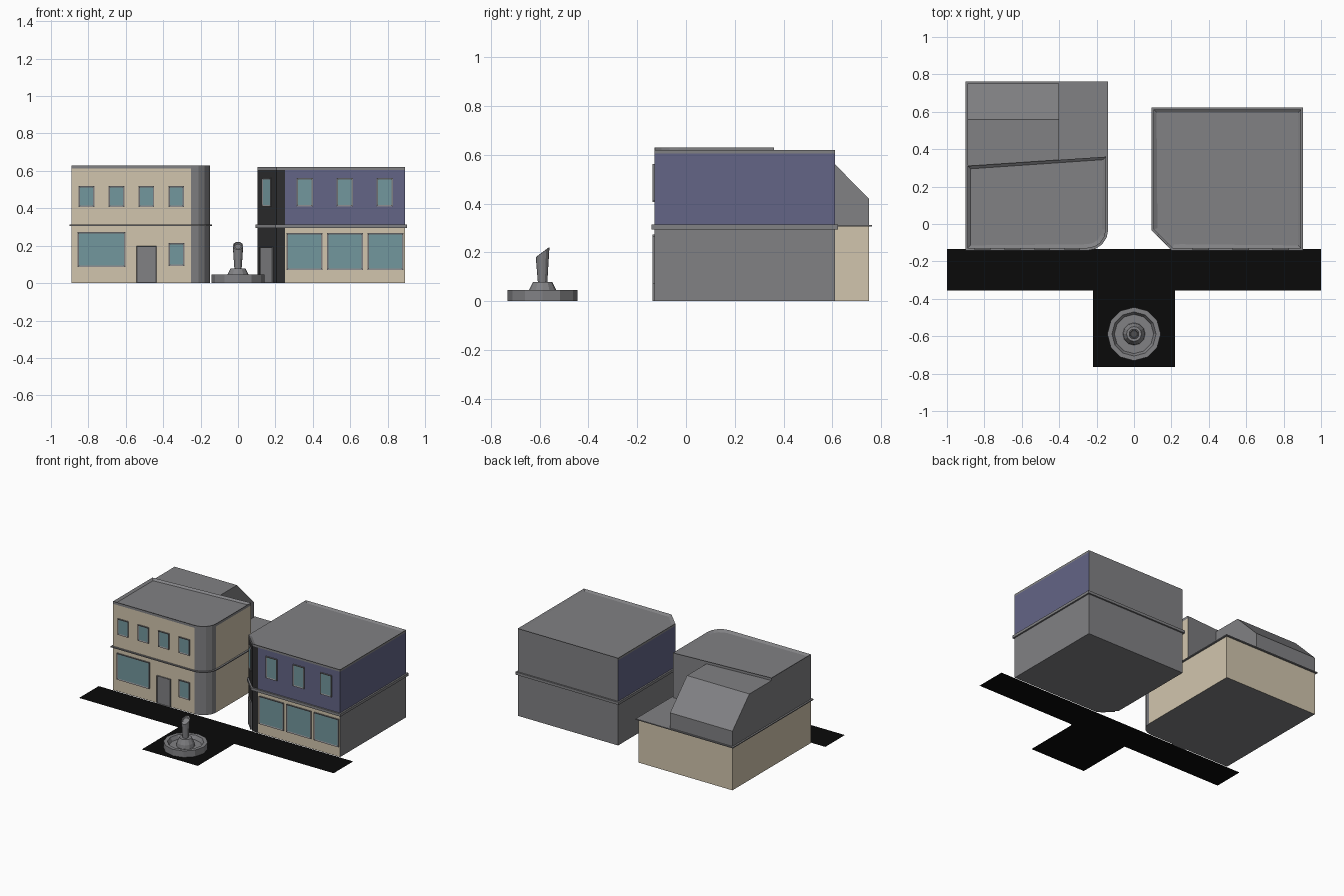
import bpy, bmesh
from math import sin, cos, pi, radians
from mathutils import Matrix

if "Cube" in bpy.data.objects:
    bpy.data.objects.remove(bpy.data.objects["Cube"], do_unlink=True)


def material(name, r, g, b):
    m = bpy.data.materials.new(name)
    m.use_nodes = True
    m.diffuse_color = (r, g, b, 1)
    m.node_tree.nodes["Principled BSDF"].inputs["Base Color"].default_value = (r, g, b, 1)
    return m


GREY = material("stone grey", 0.22, 0.22, 0.23)
CREAM = material("cream plaster", 0.64, 0.56, 0.42)
BLUE = material("slate blue paint", 0.125, 0.13, 0.24)
GLASS = material("window glass", 0.17, 0.31, 0.34)
DARK = material("charcoal paint", 0.027, 0.027, 0.028)
ROAD = material("black asphalt", 0.003, 0.003, 0.003)


def finish(name, bm, mats):
    bmesh.ops.recalc_face_normals(bm, faces=bm.faces)
    mesh = bpy.data.meshes.new(name)
    bm.to_mesh(mesh)
    bm.free()
    for m in mats:
        mesh.materials.append(m)
    obj = bpy.data.objects.new(name, mesh)
    bpy.context.collection.objects.link(obj)
    return obj


def prism(name, outline, z0, z1, sides=None, rim=0, drop=0):
    """Upright prism; sides lists one material per wall, caps stay grey.
    With rim, the top is inset and sunk to leave a parapet."""
    bm = bmesh.new()
    low = [bm.verts.new((x, y, z0)) for x, y in outline]
    high = [bm.verts.new((x, y, z1)) for x, y in outline]
    mats = [GREY]
    bm.faces.new(low[::-1])
    top = bm.faces.new(high)
    n = len(outline)
    for i in range(n):
        j = (i + 1) % n
        f = bm.faces.new((low[i], low[j], high[j], high[i]))
        if sides:
            if sides[i] not in mats:
                mats.append(sides[i])
            f.material_index = mats.index(sides[i])
    if rim:
        bm.normal_update()
        bmesh.ops.inset_individual(bm, faces=[top], thickness=rim, depth=-drop)
    return finish(name, bm, mats)


def panel(name, x, y, z0, z1, width, angle=0, pane=GLASS, border=0.011):
    """Thin framed plate on a wall, facing -y before turning."""
    bm = bmesh.new()
    place = (Matrix.Translation((x, y, (z0 + z1) / 2)) @ Matrix.Rotation(radians(angle), 4, "Z")
             @ Matrix.Diagonal((width, 0.016, z1 - z0, 1)))
    bmesh.ops.create_cube(bm, size=1, matrix=place)
    bm.normal_update()
    out = Matrix.Rotation(radians(angle), 3, "Z") @ Matrix(((1, 0, 0), (0, -1, 0), (0, 0, 1))).col[1]
    front = max(bm.faces, key=lambda f: f.normal.dot(out))
    bmesh.ops.inset_individual(bm, faces=[front], thickness=border, depth=-0.004)
    front.material_index = 1
    return finish(name, bm, [GREY, pane])


# Corner house with a rounded front corner
FRONT = -0.13


def house(m=0, back_left=0.75, back_right=0.75):
    r = 0.1 + m
    arc = [(-0.25 + r * sin(a), -0.03 - r * cos(a)) for a in (i * pi / 8 for i in range(5))]
    return [(-0.89 - m, FRONT - m)] + arc + [(-0.15 + m, back_right + m), (-0.89 - m, back_left + m)]


corner = [GREY] * 4
prism("house_ground_floor", house(), 0, 0.305, [CREAM] + corner + [CREAM] * 3)
prism("house_ledge", house(0.012), 0.305, 0.312)
upper = house(0, 0.31, 0.36)
prism("house_upper_floor", upper, 0.312, 0.612, [CREAM] + corner + [CREAM, GREY, GREY])
prism("house_parapet", upper, 0.612, 0.63, rim=0.022, drop=0.012)

# Rear wing with a sloping back roof
bm = bmesh.new()
profile = [(0.312, 0.312), (0.75, 0.312), (0.75, 0.42), (0.56, 0.612), (0.312, 0.612)]
ends = [[bm.verts.new((x, y, z)) for y, z in profile] for x in (-0.89, -0.4)]
for ring in ends:
    bm.faces.new(ring)
for i in range(len(profile)):
    bm.faces.new((ends[0][i], ends[0][i - 1], ends[1][i - 1], ends[1][i]))
finish("house_rear_wing", bm, [GREY])

# House windows and door
for i in range(4):
    panel(f"house_upper_window_{i + 1}", -0.81 + i * 0.16, FRONT, 0.406, 0.519, 0.084)
panel("house_large_window", -0.73, FRONT, 0.086, 0.273, 0.256)
panel("house_small_window", -0.329, FRONT, 0.091, 0.214, 0.084)
panel("house_door", -0.49, FRONT, 0, 0.198, 0.107, pane=GREY, border=0.004)


# Shop with a chamfered entrance corner
def shop(m=0):
    k = 0.4 * m
    return [(0.105 - m, -0.03 - k), (0.205 - k, FRONT - m), (0.25, FRONT - m),
            (0.893 + m, FRONT - m), (0.893 + m, 0.612 + m), (0.105 - m, 0.612 + m)]


prism("shop_ground_floor", shop(), 0, 0.294, [DARK, DARK, CREAM, GREY, GREY, GREY])
prism("shop_ledge", shop(0.011), 0.294, 0.313)
prism("shop_upper_floor", shop(), 0.313, 0.605, [DARK, DARK, BLUE, BLUE, GREY, BLUE])
prism("shop_parapet", shop(), 0.605, 0.62, rim=0.022, drop=0.01)

# Shop windows and door
for i in range(3):
    panel(f"shop_display_window_{i + 1}", 0.356 + i * 0.216, FRONT, 0.07, 0.267, 0.193)
    panel(f"shop_upper_window_{i + 1}", 0.356 + i * 0.214, FRONT, 0.41, 0.563, 0.088)
panel("shop_corner_window", 0.155, -0.08, 0.41, 0.563, 0.07, angle=-45)
panel("shop_corner_door", 0.155, -0.08, 0, 0.193, 0.095, angle=-45, pane=GREY, border=0.004)

# T-shaped road
bm = bmesh.new()
outline = [(-1, -0.355), (-0.22, -0.355), (-0.22, -0.765), (0.22, -0.765),
           (0.22, -0.355), (1, -0.355), (1, -0.135), (-1, -0.135)]
bm.faces.new([bm.verts.new((x, y, 0)) for x, y in outline])
bm.normal_update()
finish("road", bm, [ROAD])


# Fountain parts turned around an upright axis
def lathe(name, profile, tilt_from=1):
    bm = bmesh.new()
    rings = []
    n = 12
    for r, z in profile:
        ring = []
        for i in range(n):
            a = 2 * pi * i / n
            y = r * sin(a)
            lean = 0.75 * y if z > tilt_from else 0
            ring.append(bm.verts.new((r * cos(a), y - 0.588, z + lean)))
        rings.append(ring)
    for a, b in zip(rings, rings[1:]):
        for i in range(n):
            j = (i + 1) % n
            bm.faces.new((a[i], a[j], b[j], b[i]))
    bm.faces.new(rings[-1])
    return finish(name, bm, [GREY])


lathe("fountain_basin", [(0.143, 0), (0.143, 0.046), (0.118, 0.046), (0.105, 0.02)])
lathe("fountain_pedestal", [(0.06, 0.02), (0.056, 0.045), (0.04, 0.078)])
lathe("fountain_spout", [(0.019, 0.07), (0.028, 0.2), (0.02, 0.201), (0.018, 0.195)], tilt_from=0.19)
